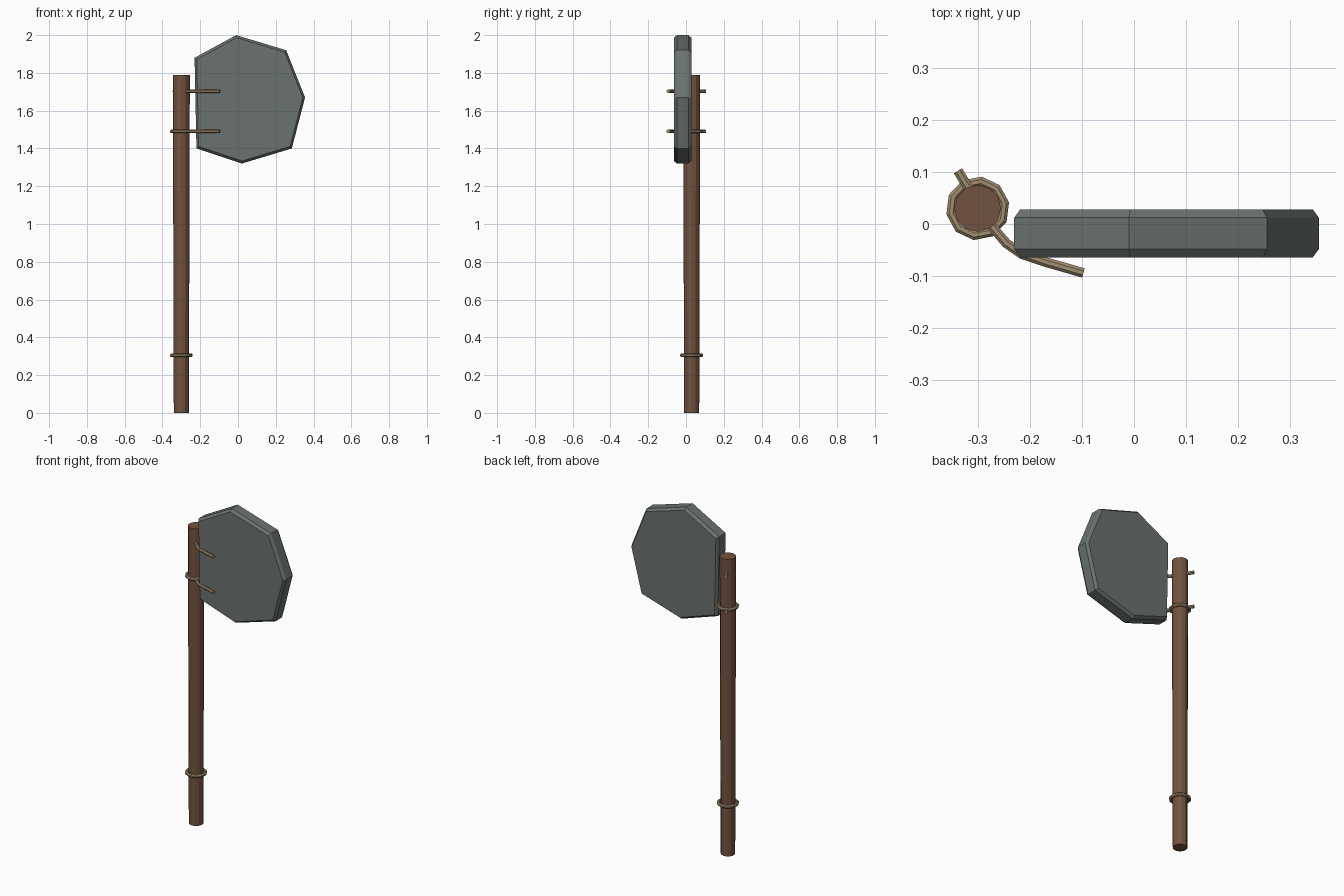
import bpy, bmesh, math
from mathutils import Vector

cube = bpy.data.objects.get("Cube")
if cube:
    bpy.data.objects.remove(cube, do_unlink=True)


def material(name, rgb):
    m = bpy.data.materials.new(name)
    m.use_nodes = True
    m.diffuse_color = (*rgb, 1)
    m.node_tree.nodes["Principled BSDF"].inputs["Base Color"].default_value = (*rgb, 1)
    return m


WOOD = material("brown wood", (0.17, 0.085, 0.05))
SLATE = material("slate grey", (0.145, 0.17, 0.16))
ROPE = material("tan rope", (0.36, 0.27, 0.16))
POLE_X, POLE_Y = -0.30, 0.03


def finish(name, bm, mat):
    bmesh.ops.recalc_face_normals(bm, faces=bm.faces)
    mesh = bpy.data.meshes.new(name)
    bm.to_mesh(mesh)
    bm.free()
    mesh.materials.append(mat)
    ob = bpy.data.objects.new(name, mesh)
    bpy.context.collection.objects.link(ob)
    return ob


def tube(name, path, radius, sides, mat, closed=False):
    """Sweep a polygon along a horizontal path."""
    bm = bmesh.new()
    pts = [Vector(p) for p in path]
    n = len(pts)
    up = Vector((0, 0, 1))
    rings = []
    for i, p in enumerate(pts):
        before = pts[i - 1] if closed or i else p
        after = pts[(i + 1) % n] if closed or i < n - 1 else p
        side = (after - before).normalized().cross(up)
        angles = [math.tau * (k + 0.5) / sides for k in range(sides)]
        rings.append([bm.verts.new(p + radius * (side * math.cos(a) + up * math.sin(a)))
                      for a in angles])
    for i in range(n if closed else n - 1):
        a, b = rings[i], rings[(i + 1) % n]
        for k in range(sides):
            j = (k + 1) % sides
            bm.faces.new((a[k], a[j], b[j], b[k]))
    if not closed:
        bm.faces.new(rings[0])
        bm.faces.new(rings[-1])
    return finish(name, bm, mat)


# Tapered post
bm = bmesh.new()
bmesh.ops.create_cone(bm, cap_ends=True, segments=12, radius1=0.040, radius2=0.045, depth=1.79)
bmesh.ops.translate(bm, verts=bm.verts, vec=(POLE_X, POLE_Y, 0.895))
finish("post", bm, WOOD)

# Irregular seven-sided board with chamfered rims
outline = [(-0.01, 2.0), (0.255, 1.92), (0.355, 1.67), (0.285, 1.40),
           (0.02, 1.32), (-0.22, 1.40), (-0.23, 1.88)]
bm = bmesh.new()
layers = []
for y, scale in ((-0.064, 0.96), (-0.048, 1), (0.012, 1), (0.028, 0.96)):
    layers.append([bm.verts.new((0.06 + (x - 0.06) * scale, y, 1.66 + (z - 1.66) * scale))
                   for x, z in outline])
for a, b in zip(layers, layers[1:]):
    for k in range(len(outline)):
        j = (k + 1) % len(outline)
        bm.faces.new((a[k], a[j], b[j], b[k]))
bm.faces.new(layers[0])
bm.faces.new(layers[-1])
finish("sign_board", bm, SLATE)

# Rope rings around the post
for name, z in (("lower_ring", 0.305), ("upper_ring", 1.49)):
    ring = [(POLE_X + 0.052 * math.cos(math.tau * (k + 0.3) / 10),
             POLE_Y + 0.052 * math.sin(math.tau * (k + 0.3) / 10), z) for k in range(10)]
    tube(name, ring, 0.010, 8, ROPE, closed=True)

# Bent pegs through the post, hooking over the board's face
bend = [(-0.338, 0.102), (-0.27, -0.008), (-0.245, -0.037), (-0.215, -0.058),
        (-0.17, -0.073), (-0.097, -0.094)]
for name, z in (("lower_peg", 1.49), ("upper_peg", 1.703)):
    tube(name, [(x, y, z) for x, y in bend], 0.010, 8, ROPE)
